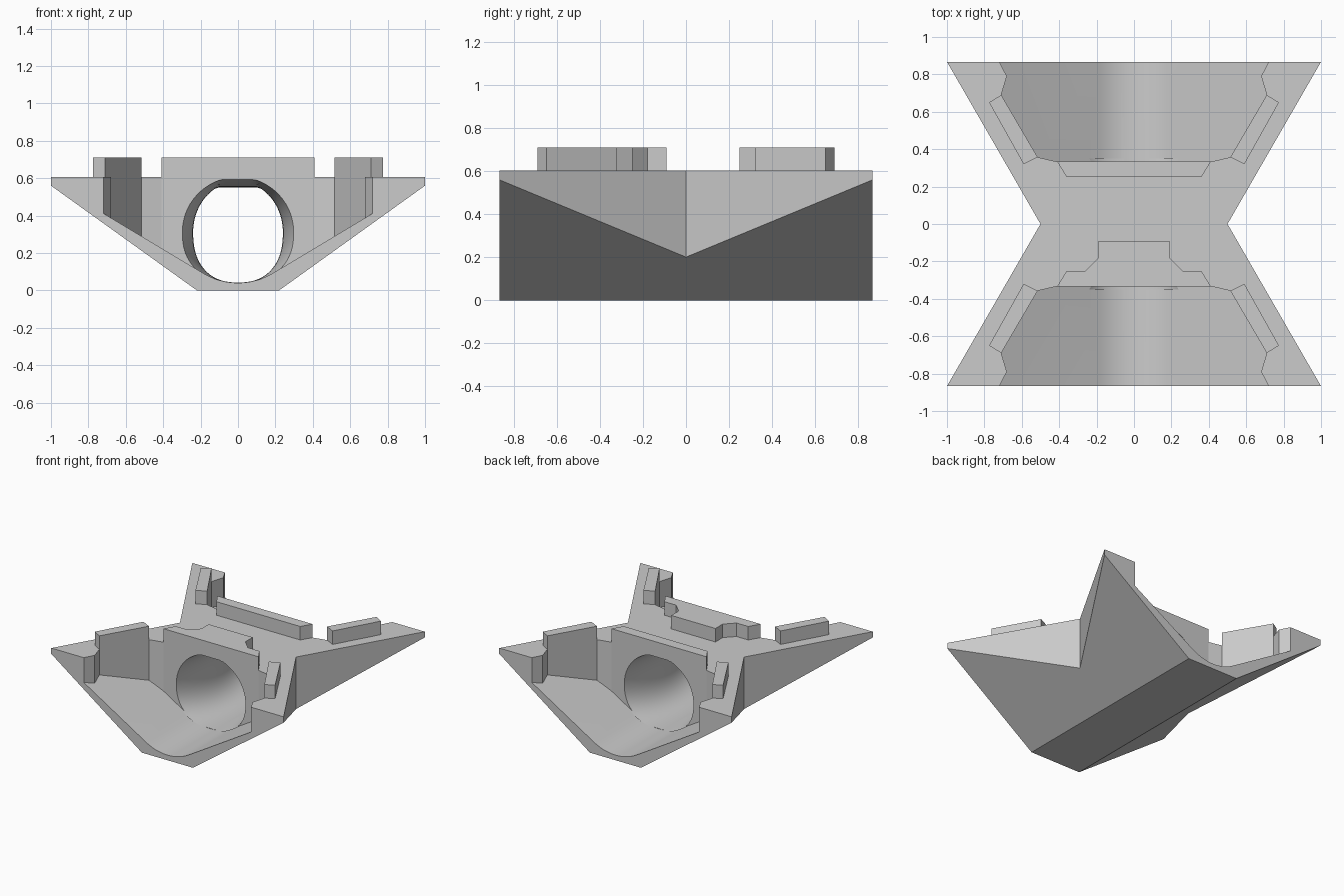
import bpy, bmesh, math

cube = bpy.data.objects.get("Cube")
if cube:
    bpy.data.objects.remove(cube, do_unlink=True)

grey = bpy.data.materials.new("light grey")
grey.use_nodes = True
grey.diffuse_color = (0.6, 0.6, 0.6, 1)
grey.node_tree.nodes["Principled BSDF"].inputs["Base Color"].default_value = (0.6, 0.6, 0.6, 1)


def loft(name, rings):
    """Skin matching rings of points and cap both ends."""
    bm = bmesh.new()
    loops = [[bm.verts.new(p) for p in ring] for ring in rings]
    n = len(loops[0])
    for a, b in zip(loops, loops[1:]):
        for i in range(n):
            j = (i + 1) % n
            bm.faces.new((a[i], a[j], b[j], b[i]))
    bm.faces.new(loops[0])
    bm.faces.new(loops[-1])
    bmesh.ops.recalc_face_normals(bm, faces=bm.faces)
    mesh = bpy.data.meshes.new(name)
    bm.to_mesh(mesh)
    bm.free()
    mesh.materials.append(grey)
    obj = bpy.data.objects.new(name, mesh)
    bpy.context.collection.objects.link(obj)
    return obj


def plan_prism(name, pts, z0, z1):
    return loft(name, [[(x, y, z) for x, y in pts] for z in (z0, z1)])


def profile_prism(name, pts, y0, y1):
    return loft(name, [[(x, y, z) for x, z in pts] for y in (y0, y1)])


def mirror_x(pts):
    """Close a half outline by mirroring it in x."""
    return pts + [(-x, v) for x, v in reversed(pts)]


def boolean(obj, tool, operation):
    mod = obj.modifiers.new(operation.lower(), 'BOOLEAN')
    mod.operation, mod.object, mod.solver = operation, tool, 'EXACT'
    bpy.context.view_layer.objects.active = obj
    bpy.ops.object.modifier_apply(modifier=mod.name)
    bpy.data.objects.remove(tool, do_unlink=True)


# Bow-tie body with sloping flanks
TOP, RIDGE, END = 0.605, 0.71, 0.867
body = plan_prism("body", mirror_x([(1, -END), (0.5, 0), (1, END)]), 0, TOP)
hull = mirror_x([(0.22, -0.0), (1, 0.56), (1.1, 0.632), (1.1, 0.8)])
boolean(body, profile_prism("hull_profile", hull, -1, 1), 'INTERSECT')

# Open trough at each end: round bottom with floors rising at 30 degrees
R = 0.36
arc = [(R * math.sin(a), 0.04 + R * (1 - math.cos(a)))
       for a in (math.radians(30) * (i + 0.5) / 6.5 for i in range(7))]
trough_section = mirror_x(arc + [(0.9, 0.52), (0.9, 0.9)])
plan = [(0.41, 0.333), (0.515, 0.357), (0.71, 0.69), (0.68, 0.79), (0.72, END), (0.72, 0.95)]
for s in (-1, 1):
    cutter = plan_prism("trough", mirror_x([(x, s * y) for x, y in plan]), -0.2, 0.8)
    boolean(cutter, profile_prism("trough_profile", trough_section, -1.1, 1.1), 'INTERSECT')
    boolean(body, cutter, 'DIFFERENCE')


# Tunnel through the middle, flaring at both mouths
def tunnel_ring(y):
    t = (y / 0.34) ** 2
    ring = []
    for i in range(64):
        a = 2 * math.pi * (i + 0.5) / 64
        c, s = math.cos(a), math.sin(a)
        e = 0.85 if s < 0 else 1
        x = math.copysign(abs(c) ** e, c) * (0.24 + 0.06 * t)
        z = 0.312 + math.copysign(abs(s) ** e, s) * (0.27 + (0.025 * t if s > 0 else 0))
        ring.append((x, y, min(z, 0.55 + 0.045 * t)))
    return ring


boolean(body, loft("tunnel", [tunnel_ring(0.35 * i / 8) for i in range(-8, 9)]), 'DIFFERENCE')

# Raised ridges along the tunnel walls
plan_prism("front_ridge", mirror_x([(0.41, -0.333), (0.36, -0.25), (0.26, -0.25),
                                    (0.19, -0.18), (0.19, -0.09)]), TOP, RIDGE)
plan_prism("back_ridge", mirror_x([(0.41, 0.333), (0.36, 0.25)]), TOP, RIDGE)

# Raised blocks along the slanted trough walls
block = [(0.515, 0.357), (0.59, 0.32), (0.775, 0.65), (0.71, 0.69)]
for sx, side in ((1, "left"), (-1, "right")):
    for sy, end in ((-1, "front"), (1, "back")):
        plan_prism(f"{end}_{side}_block", [(sx * x, sy * y) for x, y in block], TOP, RIDGE)

# Smooth the curved trough and tunnel, keep other edges crisp
bpy.ops.object.select_all(action='DESELECT')
body.select_set(True)
bpy.context.view_layer.objects.active = body
bpy.ops.object.shade_smooth_by_angle(angle=math.radians(12))
